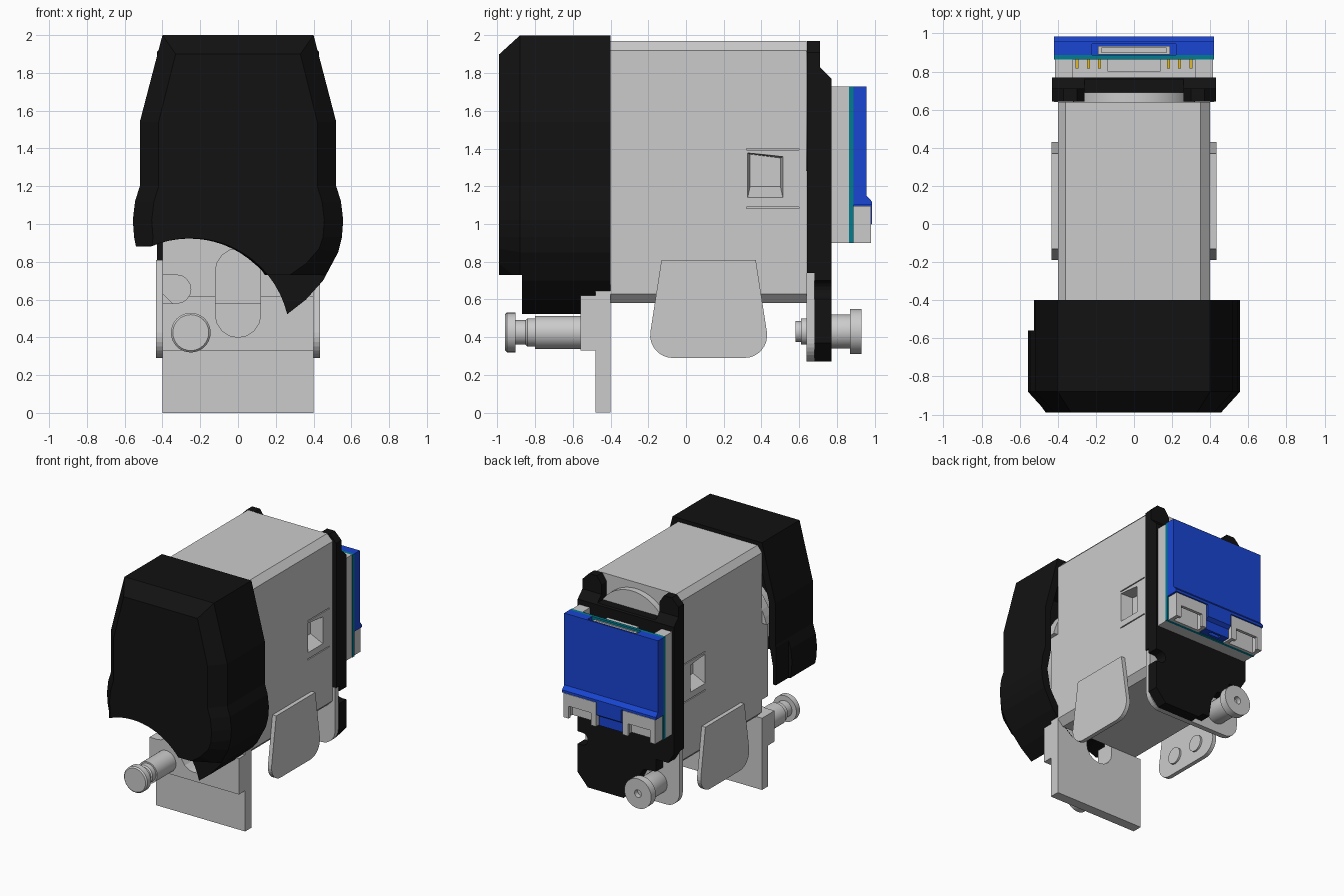
import bpy, bmesh, math
from mathutils import Vector

if "Cube" in bpy.data.objects:
    bpy.data.objects.remove(bpy.data.objects["Cube"])


def material(name, rgb):
    m = bpy.data.materials.new(name)
    m.diffuse_color = (*rgb, 1)
    m.use_nodes = True
    m.node_tree.nodes["Principled BSDF"].inputs["Base Color"].default_value = m.diffuse_color
    return m


BLACK = material("black", (0.006, 0.006, 0.006))
BLUE = material("blue", (0.01, 0.06, 0.65))
TEAL = material("teal", (0.0, 0.2, 0.28))
GOLD = material("gold", (0.75, 0.5, 0.03))


def loft(name, loops, mat=None):
    """Closed solid through a series of equal-length loops."""
    bm = bmesh.new()
    rows = [[bm.verts.new(p) for p in loop] for loop in loops]
    n = len(rows[0])
    for a, b in zip(rows, rows[1:]):
        for i in range(n):
            bm.faces.new((a[i], a[(i + 1) % n], b[(i + 1) % n], b[i]))
    bm.faces.new(rows[0])
    bm.faces.new(rows[-1])
    bmesh.ops.recalc_face_normals(bm, faces=bm.faces)
    me = bpy.data.meshes.new(name)
    bm.to_mesh(me)
    bm.free()
    ob = bpy.data.objects.new(name, me)
    bpy.context.collection.objects.link(ob)
    if mat:
        me.materials.append(mat)
    return ob


def prism(name, pts, axis, a, b, mat=None):
    """Extrude (x,z) points along y, or (y,z) points along x."""
    at = (lambda p, t: (p[0], t, p[1])) if axis == "y" else (lambda p, t: (t, p[0], p[1]))
    return loft(name, [[at(p, t) for p in pts] for t in (a, b)], mat)


def box(name, x0, x1, y0, y1, z0, z1, mat=None):
    return prism(name, [(x0, z0), (x1, z0), (x1, z1), (x0, z1)], "y", y0, y1, mat)


def arc(cx, cz, r, a0, a1, n=8):
    angles = [math.radians(a0 + (a1 - a0) * i / n) for i in range(n + 1)]
    return [(cx + r * math.cos(t), cz + r * math.sin(t)) for t in angles]


def smooth(ob):
    bpy.ops.object.select_all(action="DESELECT")
    ob.select_set(True)
    bpy.context.view_layer.objects.active = ob
    bpy.ops.object.shade_smooth_by_angle(angle=math.radians(30))


def turned(name, x, z, steps, mat=None, n=32):
    """Stepped round pin along y from (y, radius) pairs."""
    ring = lambda y, r: [(px, y, pz) for px, pz in arc(x, z, r, 0, 360 - 360 / n, n - 1)]
    ob = loft(name, [ring(y, r) for y, r in steps], mat)
    smooth(ob)
    return ob


def cut(ob, *cutters):
    for c in cutters:
        c.hide_render = True
        m = ob.modifiers.new("cut", "BOOLEAN")
        m.operation = "DIFFERENCE"
        m.solver = "EXACT"
        m.object = c
        bpy.context.view_layer.objects.active = ob
        bpy.ops.object.modifier_apply(modifier=m.name)
        bpy.data.objects.remove(c)


# Main housing with chamfered long edges and a sloped pocket on each side
body = prism("main_housing", [(-0.35, 0.58), (0.35, 0.58), (0.4, 0.63), (0.4, 1.92), (0.35, 1.97),
                              (-0.36, 1.97), (-0.4, 1.92), (-0.4, 0.63)], "y", -0.4, 0.64)
for s in (-1, 1):
    cut(body, loft("pocket_cutter", [[(s * 0.45, y, z) for y, z in ((0.32, 1.11), (0.52, 1.11), (0.52, 1.36), (0.32, 1.38))],
                                     [(s * 0.3, y, z) for y, z in ((0.34, 1.2), (0.50, 1.2), (0.50, 1.35), (0.34, 1.37))]]))
    for z in (1.085, 1.395):
        xs = sorted((s * 0.38, s * 0.45))
        cut(body, box("slit_cutter", *xs, 0.32, 0.60, z - 0.004, z + 0.004))

# Front mounting plate: thin sheet with a raised step, both slotted
plate = prism("front_plate", [(-0.4, 0), (0.4, 0), (0.4, 1.35)] + arc(0, 1.25, 0.45, 12, 168, 20)
              + [(-0.4, 1.35)], "y", -0.48, -0.4)
step = box("front_plate_step", -0.4, 0.4, -0.56, -0.48, 0.33, 0.62)
for part in (plate, step):
    cut(part, prism("slot_cutter", arc(0, 0.52, 0.12, 180, 360) + arc(0, 0.75, 0.12, 0, 180), "y", -0.7, -0.3),
        prism("notch_cutter", [(-0.5, 0.58)] + arc(-0.325, 0.655, 0.075, -90, 90) + [(-0.5, 0.73)], "y", -0.7, -0.3))
turned("front_hub", 0, 1.25, [(-0.7, 0.3), (-0.48, 0.3)])

# Front hood: chamfered shell with a circular bite at the bottom
half = [(0.4, 2.0), (0.52, 1.54), (0.52, 1.2), (0.545, 1.12), (0.557, 1.02), (0.55, 0.93)]
left = [(-x, z) for x, z in reversed(half)] 
bite = lambda a1: arc(-0.25, 0.4, 0.525, a1, 114, 16)
outer = half + [(0.53, 0.85), (0.45, 0.7), (0.36, 0.6)] + bite(13.5) + [(-0.54, 0.88)] + left
inner = [(x - math.copysign(0.1, x), min(z, 1.9)) for x, z in half]
inner += [(0.43, 0.87), (0.36, 0.79), (0.26, 0.72)] + bite(37) + [(-0.455, 0.885)]
inner += [(-x, z) for x, z in reversed(inner[:len(half)])]
inner[0], inner[-1] = (0.33, 1.9), (-0.33, 1.9)
hood = loft("front_hood", [[(x, -0.40, z) for x, z in outer], [(x, -0.88, z) for x, z in outer],
                           [(x, -0.99, z) for x, z in inner]], BLACK)
cavity = [(0.35, 1.94), (0.465, 1.53), (0.465, 1.2), (0.5, 1.02), (0.475, 0.87), (0.4, 0.74), (0.16, 0.5),
          (-0.5, 0.5), (-0.5, 1.02), (-0.465, 1.2), (-0.465, 1.53), (-0.35, 1.94)]
cut(hood, prism("cavity_cutter", cavity, "y", -0.82, -0.3),
    box("tip_cutter", -1, 1, -1.2, -0.87, 0.3, 0.73),
    box("bulge_cutter", -0.8, -0.525, -0.56, -0.3, 0.5, 1.5))

# Locating pins, front and rear
turned("front_pin", -0.25, 0.425, [(-0.96, 0.095), (-0.95, 0.105), (-0.905, 0.105), (-0.905, 0.065), (-0.85, 0.065),
                                   (-0.84, 0.075), (-0.8, 0.075), (-0.8, 0.087), (-0.56, 0.087)])
rear_pin = turned("rear_pin", -0.22, 0.43, [(0.58, 0.04), (0.58, 0.055), (0.61, 0.055), (0.61, 0.07), (0.64, 0.07),
                                            (0.68, 0.09), (0.87, 0.09), (0.87, 0.12), (0.93, 0.12), (0.93, 0.03),
                                            (0.89, 0.03)])

# Side tabs, the left one with two bosses on its inner face
tab = [(-0.13, 0.81), (0.37, 0.81)] + arc(0.31, 0.41, 0.12, 8, -90) + arc(-0.07, 0.41, 0.12, -90, -188)
for s, side in ((-1, "left"), (1, "right")):
    prism(side + "_tab", tab, "x", s * 0.40, s * 0.433)
for i, y in enumerate((0.0, 0.24)):
    smooth(prism(f"tab_boss_{i}", arc(y, 0.43, 0.065, 0, 345, 23), "x", -0.405, -0.385))

# Rear frame with two ears, sloped back at the top
ear = [(0.43, 0.74), (0.43, 1.91), (0.37, 1.97), (0.3, 1.97), (0.26, 1.91), (0.26, 1.78)]
frame = prism("rear_frame", ear + [(-x, z) for x, z in reversed(ear)], "y", 0.642, 0.77, BLACK)
cut(frame, prism("slope_cutter", [(0.71, 2.1), (0.71, 1.83), (0.77, 1.77), (0.9, 1.77), (0.9, 2.1)], "x", -1, 1))
turned("rear_disc", 0, 1.6, [(0.64, 0.32), (0.69, 0.32)], n=48)

# Rear lower bracket sheet and its black cover
prism("rear_bracket", [(0.42, 0.74)] + arc(0.3, 0.39, 0.12, 0, -90) + arc(-0.3, 0.39, 0.12, -90, -180)
      + [(-0.42, 0.74)], "y", 0.64, 0.682)
prism("rear_lower_cover", [(0.43, 0.74), (0.43, 0.7)] + arc(0.39, 0.65, 0.05, 90, 270)
      + [(0.43, 0.6), (0.43, 0.37), (0.34, 0.27), (0.02, 0.27), (-0.02, 0.31), (-0.08, 0.31), (-0.1, 0.45),
         (-0.16, 0.55), (-0.27, 0.56), (-0.27, 0.66), (-0.38, 0.66), (-0.43, 0.74)], "y", 0.682, 0.77, BLACK)

# Electronics module: spacer, circuit board, header pins
for s, side in ((-1, "left"), (1, "right")):
    xs = sorted((s * 0.32, s * 0.415))
    box(side + "_spacer", *xs, 0.77, 0.863, 0.9, 1.73)
    for i, x in enumerate((0.18, 0.24, 0.30)):
        box(f"{side}_header_pin_{i}", s * x - 0.008, s * x + 0.008, 0.815, 0.865, 1.66, 1.68, GOLD)
box("spacer_core", -0.32, 0.32, 0.77, 0.863, 0.9, 1.6)
box("spacer_block", -0.14, 0.14, 0.80, 0.863, 1.6, 1.71)
box("circuit_board", -0.42, 0.42, 0.863, 0.887, 0.9, 1.73, TEAL)

# Blue casing with connector openings below and one on top
case = prism("blue_casing", [(0.887, 0.905), (0.887, 1.73), (0.957, 1.73), (0.957, 1.15), (0.985, 1.12),
                             (0.985, 1.0), (0.957, 0.98), (0.957, 0.905)], "x", -0.42, 0.42, BLUE)
cut(case, box("top_cutter", -0.22, 0.22, 0.85, 0.945, 1.66, 1.8),
    box("label_slot_cutter", -0.05, 0.05, 0.91, 0.94, 0.8, 0.95),
    box("left_cutter", -0.5, -0.11, 0.8, 1.1, 0.8, 1.1),
    box("right_cutter", 0.11, 0.5, 0.8, 1.1, 0.8, 1.1))
for x, side in ((-0.265, "left"), (0.265, "right")):
    con = box(side + "_connector", x - 0.145, x + 0.145, 0.887, 0.98, 0.9, 1.095)
    cut(con, box("socket_cutter", x - 0.115, x + 0.115, 0.91, 0.955, 0.8, 1.04),
        box("window_cutter", x - 0.1, x + 0.1, 0.94, 1.1, 0.8, 1.0))
top_con = box("top_connector", -0.19, 0.19, 0.89, 0.935, 1.65, 1.715)
cut(top_con, box("socket_cutter", -0.17, 0.17, 0.9, 0.925, 1.68, 1.8))
